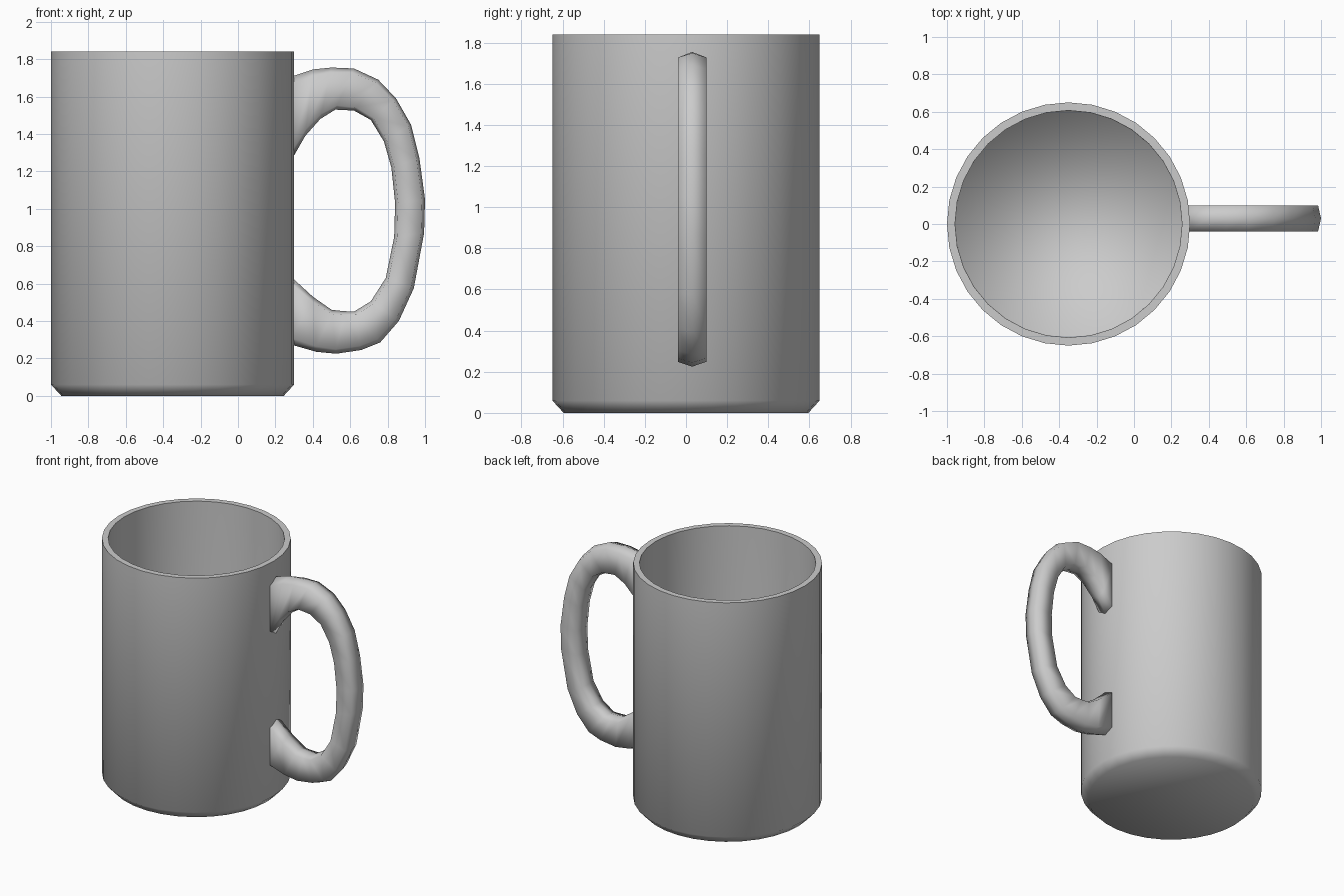
import bpy, bmesh, math

if "Cube" in bpy.data.objects:
    bpy.data.objects.remove(bpy.data.objects["Cube"])


def finish(name, bm):
    bmesh.ops.recalc_face_normals(bm, faces=bm.faces[:])
    for f in bm.faces:
        f.smooth = True
    mesh = bpy.data.meshes.new(name)
    bm.to_mesh(mesh)
    bm.free()
    obj = bpy.data.objects.new(name, mesh)
    bpy.context.collection.objects.link(obj)
    return obj


def skin(bm, rings):
    # join consecutive closed rings with quads and cap both ends
    loops = [[bm.verts.new(p) for p in ring] for ring in rings]
    n = len(loops[0])
    for a, b in zip(loops, loops[1:]):
        for i in range(n):
            j = (i + 1) % n
            bm.faces.new((a[i], a[j], b[j], b[i]))
    bm.faces.new(loops[0])
    bm.faces.new(loops[-1])


# Mug body: lathed (radius, z) profile, underside to inner floor
CX, SIDES, TOP = -0.35, 32, 1.84
profile = [(0.595, 0), (0.65, 0.06), (0.65, TOP), (0.607, TOP),
           (0.607, 0.1), (0.605, 0.06)]
bm = bmesh.new()
skin(bm, [[(CX + r * math.cos(2 * math.pi * i / SIDES),
            r * math.sin(2 * math.pi * i / SIDES), z) for i in range(SIDES)]
          for r, z in profile])
for e in bm.edges:
    # crisp rim edges
    if all(abs(v.co.z - TOP) < 1e-4 for v in e.verts):
        e.smooth = False
finish("mug_body", bm)

# Handle: six-sided section between matching outer and inner outline points
outer = [(0.28, 1.705), (0.40, 1.745), (0.50, 1.755), (0.62, 1.75), (0.75, 1.69),
         (0.845, 1.59), (0.925, 1.45), (0.97, 1.27), (1.0, 1.05), (0.995, 0.87),
         (0.94, 0.575), (0.86, 0.40), (0.76, 0.285), (0.66, 0.245), (0.525, 0.225),
         (0.42, 0.235), (0.28, 0.275)]
inner = [(0.28, 1.25), (0.36, 1.39), (0.44, 1.48), (0.52, 1.53), (0.62, 1.525),
         (0.71, 1.475), (0.78, 1.36), (0.82, 1.22), (0.84, 1.03), (0.835, 0.85),
         (0.79, 0.63), (0.71, 0.505), (0.62, 0.45), (0.56, 0.453), (0.50, 0.46),
         (0.40, 0.53), (0.28, 0.64)]
CY, HALF = 0.03, 0.07
section = [(0, 0), (0.1, HALF), (0.9, HALF), (1, 0), (0.9, -HALF), (0.1, -HALF)]
bm = bmesh.new()
skin(bm, [[(ox + (ix - ox) * t, CY + dy, oz + (iz - oz) * t) for t, dy in section]
          for (ox, oz), (ix, iz) in zip(outer, inner)])
finish("handle", bm)
